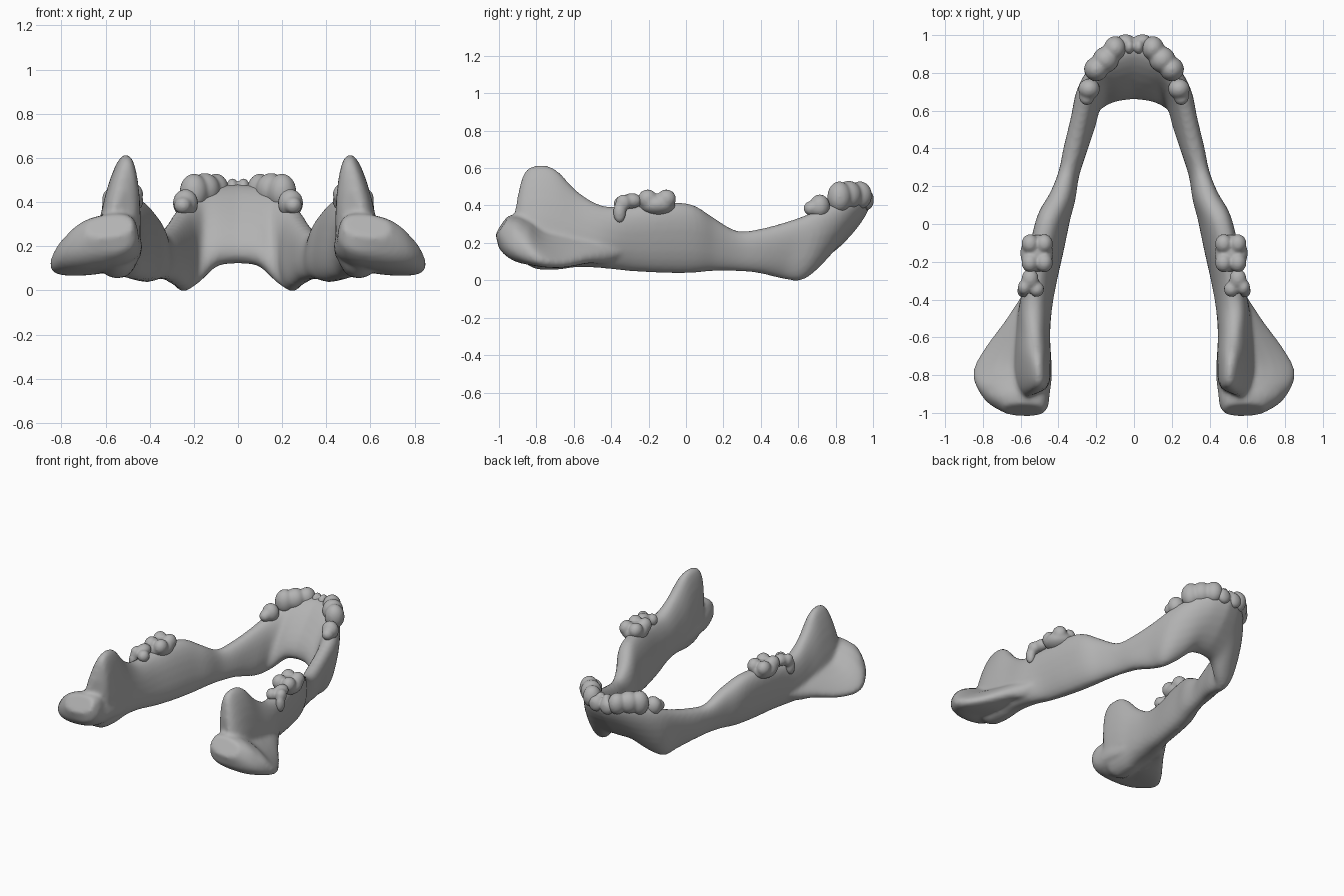
import bpy, bmesh, math
from mathutils import Vector, Matrix

cube = bpy.data.objects.get("Cube")
if cube:
    bpy.data.objects.remove(cube, do_unlink=True)

bone = bpy.data.materials.new("bone_grey")
bone.use_nodes = True
GREY = (0.45, 0.45, 0.45, 1)
bone.diffuse_color = GREY
bone.node_tree.nodes["Principled BSDF"].inputs["Base Color"].default_value = GREY


def spline(a, b, c, d, t):
    """Smooth interpolation between b and c."""
    return [0.5 * (2*q + (r - p)*t + (2*p - 5*q + 4*r - s)*t*t + (3*q - p - 3*r + s)*t**3)
            for p, q, r, s in zip(a, b, c, d)]


def loft(bm, stations, roundness, steps=4, sides=24, from_centre=False):
    """Skin sections: upper end, lower end, half thickness, taper towards the lower end."""
    last = len(stations) - 1
    rows = []
    for i in range(last):
        quad = [stations[min(max(i + k, 0), last)] for k in (-1, 0, 1, 2)]
        rows += [spline(*quad, s / steps) for s in range(steps)]
    rows.append(stations[last])
    mids = [(Vector(r[:3]) + Vector(r[3:6])) / 2 for r in rows]
    rings = []
    for i, r in enumerate(rows):
        up = (Vector(r[:3]) - Vector(r[3:6])) / 2
        along = mids[min(i + 1, len(mids) - 1)] - mids[max(i - 1, 0)]
        if from_centre and i == 0:
            along = Vector((1, 0, 0))
        side = along.cross(up).normalized() * r[6]
        ring = []
        for k in range(sides):
            a = math.tau * k / sides
            c, s = math.cos(a), math.sin(a)
            u = math.copysign(abs(c) ** roundness, c)
            v = math.copysign(abs(s) ** roundness, s) * (1 + r[7] * u)
            ring.append(bm.verts.new(mids[i] + up * u + side * v))
        rings.append(ring)
    for p, q in zip(rings, rings[1:]):
        for k in range(sides):
            n = (k + 1) % sides
            bm.faces.new((p[k], p[n], q[n], q[k]))
    bm.faces.new(rings[-1])
    if not from_centre:
        bm.faces.new(rings[0])


def finish(name, bm, voxel, rounds):
    """Mirror the half, fuse its pieces and soften the joins."""
    bmesh.ops.recalc_face_normals(bm, faces=bm.faces[:])
    mesh = bpy.data.meshes.new(name)
    bm.to_mesh(mesh)
    bm.free()
    mesh.materials.append(bone)
    for f in mesh.polygons:
        f.use_smooth = True
    obj = bpy.data.objects.new(name, mesh)
    bpy.context.collection.objects.link(obj)
    obj.modifiers.new("mirror", 'MIRROR').merge_threshold = 0.002
    fuse = obj.modifiers.new("fuse", 'REMESH')
    fuse.mode = 'VOXEL'
    fuse.voxel_size = voxel
    fuse.use_smooth_shade = True
    soft = obj.modifiers.new("soften", 'SMOOTH')
    soft.factor = 0.5
    soft.iterations = rounds


# Jaw body, from the middle of the chin back to the tall process
body = [
    (0, .97, .47, 0, .68, .135, .085, 0),
    (.11, .93, .46, .09, .67, .12, .082, 0),
    (.19, .85, .43, .17, .64, .04, .072, 0),
    (.242, .73, .385, .235, .6, -.002, .07, 0),
    (.285, .58, .325, .255, .5, .012, .063, 0),
    (.325, .4, .275, .3, .38, .04, .06, 0),
    (.36, .27, .265, .33, .26, .05, .053, 0),
    (.4, .14, .34, .36, .14, .05, .067, 0),
    (.46, .03, .405, .39, .03, .04, .078, 0),
    (.5, -.12, .415, .42, -.12, .04, .08, 0),
    (.53, -.3, .395, .46, -.3, .05, .077, 0),
    (.535, -.45, .4, .515, -.45, .065, .086, -.15),
    (.525, -.58, .475, .54, -.58, .07, .086, -.3),
    (.512, -.7, .595, .55, -.7, .055, .09, -.35),
    (.503, -.8, .615, .56, -.8, .06, .09, -.35),
    (.5, -.865, .575, .56, -.86, .09, .08, -.35),
    (.5, -.89, .45, .55, -.91, .12, .06, -.2),
]
# Flared rear wing with its condyle, thick on the inside and thin at the rim
wing = [
    (.5, -.32, .2, .55, -.32, .14, .03, 0),
    (.48, -.42, .2, .61, -.42, .11, .06, .2),
    (.47, -.52, .21, .685, -.52, .11, .065, .4),
    (.45, -.66, .22, .79, -.66, .085, .078, .5),
    (.44, -.78, .235, .85, -.78, .1, .085, .4),
    (.45, -.88, .25, .825, -.88, .16, .11, .25),
    (.455, -.94, .28, .765, -.94, .235, .1, .2),
    (.475, -.985, .305, .69, -.985, .28, .06, 0),
]
bm = bmesh.new()
loft(bm, body, 0.85, from_centre=True)
loft(bm, wing, 0.78)
finish("jaw_bone", bm, 0.013, 6)

# Teeth, each fused from rounded lobes: position, then radii
teeth = {
    "incisors": [(.025, .94, .45, .032, .045, .06), (.045, .97, .43, .05, .035, .055)],
    "front_premolars": [(.1, .93, .455, .06, .065, .075), (.15, .87, .455, .07, .07, .078),
                        (.2, .82, .445, .065, .065, .085)],
    "rear_premolars": [(.238, .715, .395, .058, .055, .065), (.25, .67, .385, .04, .042, .04)],
    "molars": [(.515, -.155, .405, .088, .1, .06)]
              + [(x, y, .435, .046, .052, .052) for x in (.475, .55) for y in (-.105, -.205)],
    "rear_molars": [(.55, -.29, .425, .045, .055, .042), (.58, -.335, .415, .036, .042, .045),
                    (.515, -.345, .41, .04, .042, .042), (.588, -.355, .365, .03, .035, .06)],
}
for name, lobes in teeth.items():
    bm = bmesh.new()
    for x, y, z, *radii in lobes:
        place = Matrix.Translation((x, y, z)) @ Matrix.Diagonal((*radii, 1))
        bmesh.ops.create_icosphere(bm, subdivisions=3, radius=1, matrix=place)
    finish(name, bm, 0.008, 10)
